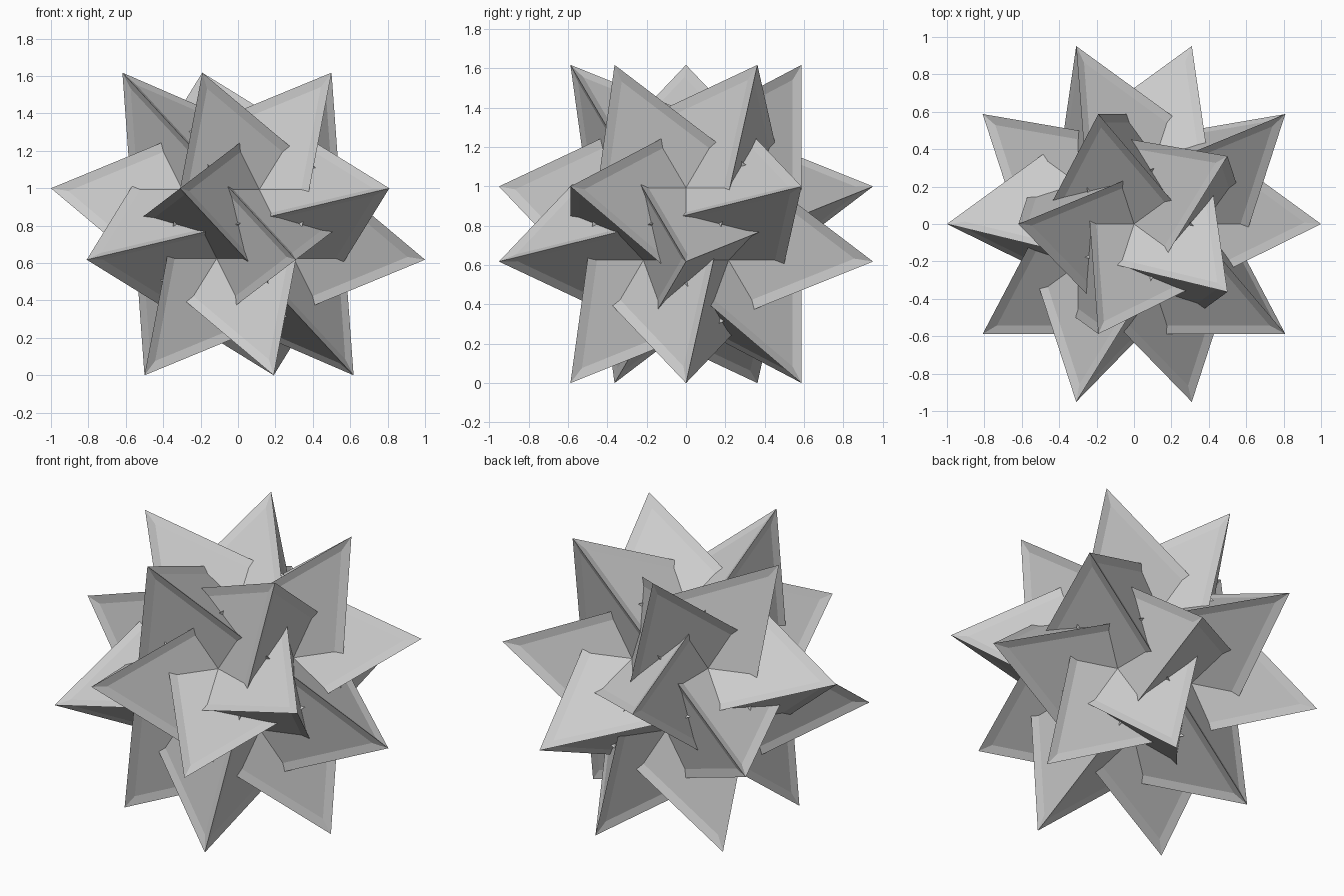
import bpy, bmesh
from math import cos, sin, radians, sqrt
from mathutils import Vector

if "Cube" in bpy.data.objects:
    bpy.data.objects.remove(bpy.data.objects["Cube"])

PHI = (1 + sqrt(5)) / 2
R_CAP, R_MID = 1 / PHI, 1.0              # radii of the cap and middle vertex rings
Z_CAP, Z_MID = PHI / 2, (PHI - 1) ** 2 / 2  # heights of those rings about the centre
RIM, RECESS = 0.048, 0.012               # rim width and depth of each face panel


def ring_point(radius, degrees, z):
    a = radians(degrees)
    return Vector((radius * cos(a), radius * sin(a), z + Z_CAP))


def tetrahedron(name, turn):
    # one corner on each of the four rings of a dodecahedron
    corners = [
        ring_point(R_CAP, turn, Z_CAP),
        ring_point(R_MID, turn - 144, Z_MID),
        ring_point(R_MID, turn + 108, -Z_MID),
        ring_point(R_CAP, turn - 36, -Z_CAP),
    ]
    bm = bmesh.new()
    v = [bm.verts.new(c) for c in corners]
    for tri in ((0, 1, 2), (0, 3, 1), (0, 2, 3), (1, 3, 2)):
        bm.faces.new([v[i] for i in tri])
    # make every face point outwards
    bm.normal_update()
    centre = Vector((0, 0, Z_CAP))
    for f in bm.faces:
        if f.normal.dot(f.calc_center_median() - centre) < 0:
            f.normal_flip()
    bm.normal_update()
    # slightly sunken panel inside a sloping rim on every face
    bmesh.ops.inset_individual(bm, faces=bm.faces[:], thickness=RIM,
                               depth=-RECESS, use_even_offset=True)
    mesh = bpy.data.meshes.new(name)
    bm.to_mesh(mesh)
    bm.free()
    obj = bpy.data.objects.new(name, mesh)
    bpy.context.collection.objects.link(obj)
    return obj


# five interlocking tetrahedra turned about the vertical axis
for i in range(5):
    tetrahedron(f"tetrahedron_{i + 1}", 36 + 72 * i)
